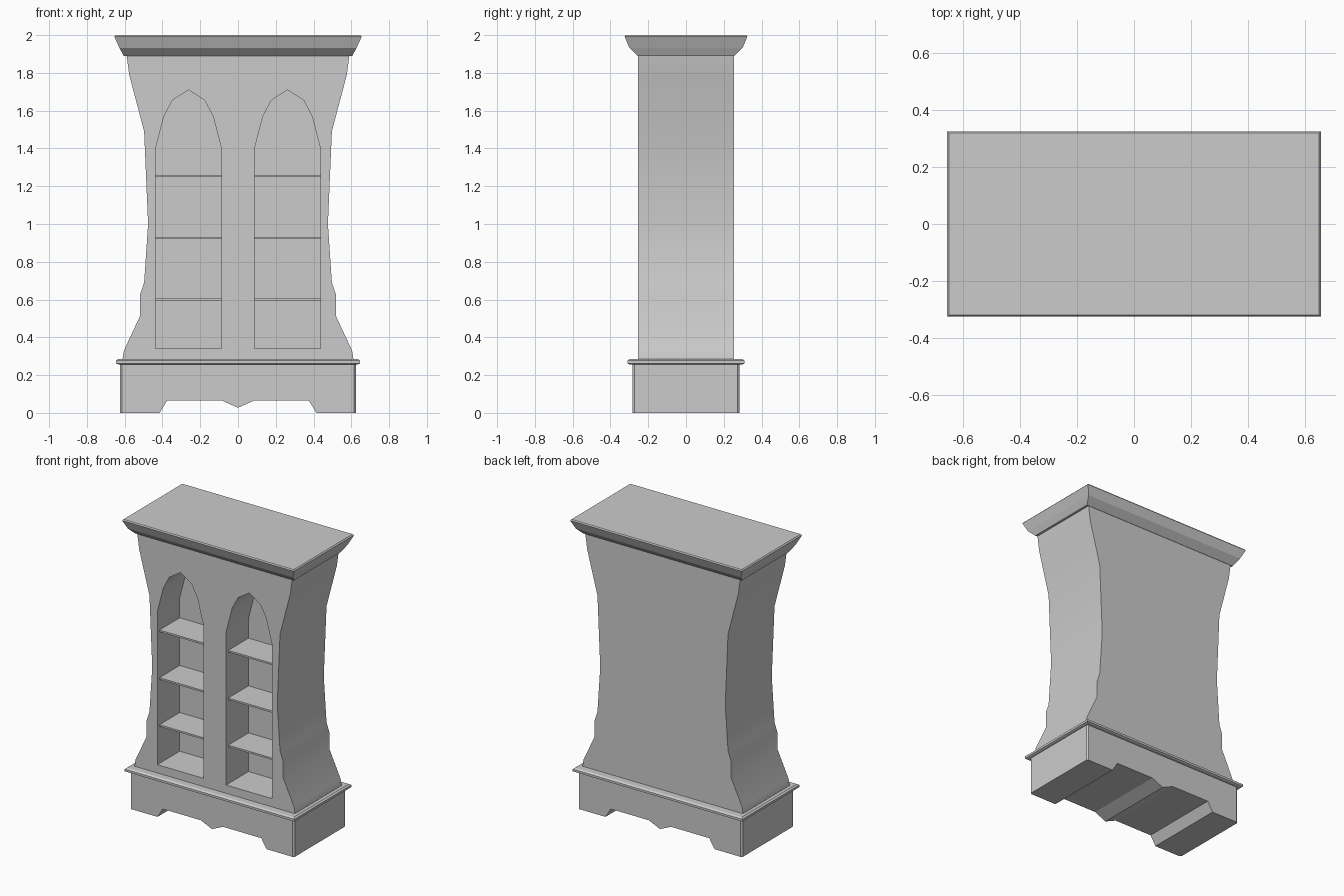
import bpy, bmesh

if "Cube" in bpy.data.objects:
    bpy.data.objects.remove(bpy.data.objects["Cube"])


def finish(name, bm, smooth=None):
    bmesh.ops.recalc_face_normals(bm, faces=bm.faces)
    mesh = bpy.data.meshes.new(name)
    bm.to_mesh(mesh)
    bm.free()
    obj = bpy.data.objects.new(name, mesh)
    bpy.context.collection.objects.link(obj)
    if smooth:
        make_smooth(obj, smooth)
    return obj


def activate(obj):
    bpy.ops.object.select_all(action='DESELECT')
    obj.select_set(True)
    bpy.context.view_layer.objects.active = obj


def make_smooth(obj, angle):
    activate(obj)
    bpy.ops.object.shade_smooth_by_angle(angle=angle)


def prism(profile, y0, y1):
    """Extrude an (x, z) outline along y."""
    bm = bmesh.new()
    front = [bm.verts.new((x, y0, z)) for x, z in profile]
    back = [bm.verts.new((x, y1, z)) for x, z in profile]
    bm.faces.new(front)
    bm.faces.new(back)
    n = len(profile)
    for i in range(n):
        j = (i + 1) % n
        bm.faces.new((front[i], front[j], back[j], back[i]))
    return bm


def moulding(name, rings):
    """Stack rectangles given as (half x, half y, z)."""
    bm = bmesh.new()
    loops = [[bm.verts.new((sx * hx, sy * hy, z))
              for sx, sy in ((-1, -1), (1, -1), (1, 1), (-1, 1))]
             for hx, hy, z in rings]
    bm.faces.new(loops[0])
    bm.faces.new(loops[-1])
    for a, b in zip(loops, loops[1:]):
        for i in range(4):
            j = (i + 1) % 4
            bm.faces.new((a[i], a[j], b[j], b[i]))
    return finish(name, bm)


def mirrored(half):
    """Close a right-hand outline with its mirror image."""
    return half + [(-x, z) for x, z in reversed(half) if x > 0]


def bevel_outer(bm, width, test):
    edges = [e for e in bm.edges if test(e)]
    bmesh.ops.bevel(bm, geom=edges, offset=width, segments=1,
                    affect='EDGES', profile=0.5)


# Plinth with cut-out feet and chamfered corners
bm = prism(mirrored([(0, 0.027), (0.085, 0.065), (0.375, 0.065),
                     (0.415, 0), (0.625, 0), (0.625, 0.265)]), -0.283, 0.283)
bevel_outer(bm, 0.01, lambda e: all(abs(v.co.x) > 0.62 for v in e.verts)
            and abs(e.verts[0].co.z - e.verts[1].co.z) > 0.2)
finish("plinth", bm)

# Ledge above the plinth
moulding("plinth_ledge", [(0.635, 0.30, 0.257), (0.646, 0.31, 0.262),
                          (0.646, 0.31, 0.277), (0.635, 0.298, 0.285)])

# Waisted cabinet body
bm = prism(mirrored([(0.612, 0.28), (0.604, 0.33), (0.52, 0.51), (0.52, 0.622),
                     (0.497, 0.69), (0.476, 1.0), (0.497, 1.49),
                     (0.576, 1.79), (0.59, 1.895)]), -0.253, 0.253)
body = finish("cabinet_body", bm)

# Pointed-arch niches cut into the front
arch = mirrored([(0.175, 0.342), (0.175, 1.397), (0.13, 1.57),
                 (0.085, 1.655), (0, 1.71)])
for side in (-1, 1):
    cx = side * 0.262
    cutter = finish("niche_cutter", prism([(cx + x, z) for x, z in arch], -0.4, -0.01))
    cutter.hide_render = True
    mod = body.modifiers.new("niche", 'BOOLEAN')
    mod.object = cutter
    mod.operation = 'DIFFERENCE'
    mod.solver = 'EXACT'
    activate(body)
    bpy.ops.object.modifier_apply(modifier=mod.name)
    bpy.data.objects.remove(cutter)

    # Shelves inside each niche
    for z in (0.602, 0.926, 1.254):
        w, t = 0.177, 0.006
        finish("shelf", prism([(cx - w, z - t), (cx + w, z - t),
                               (cx + w, z + t), (cx - w, z + t)], -0.23, -0.005))
make_smooth(body, 0.52)

# Flared crown
moulding("crown", [(0.605, 0.255, 1.89), (0.628, 0.30, 1.933),
                   (0.655, 0.325, 1.992), (0.648, 0.32, 2.0)])
